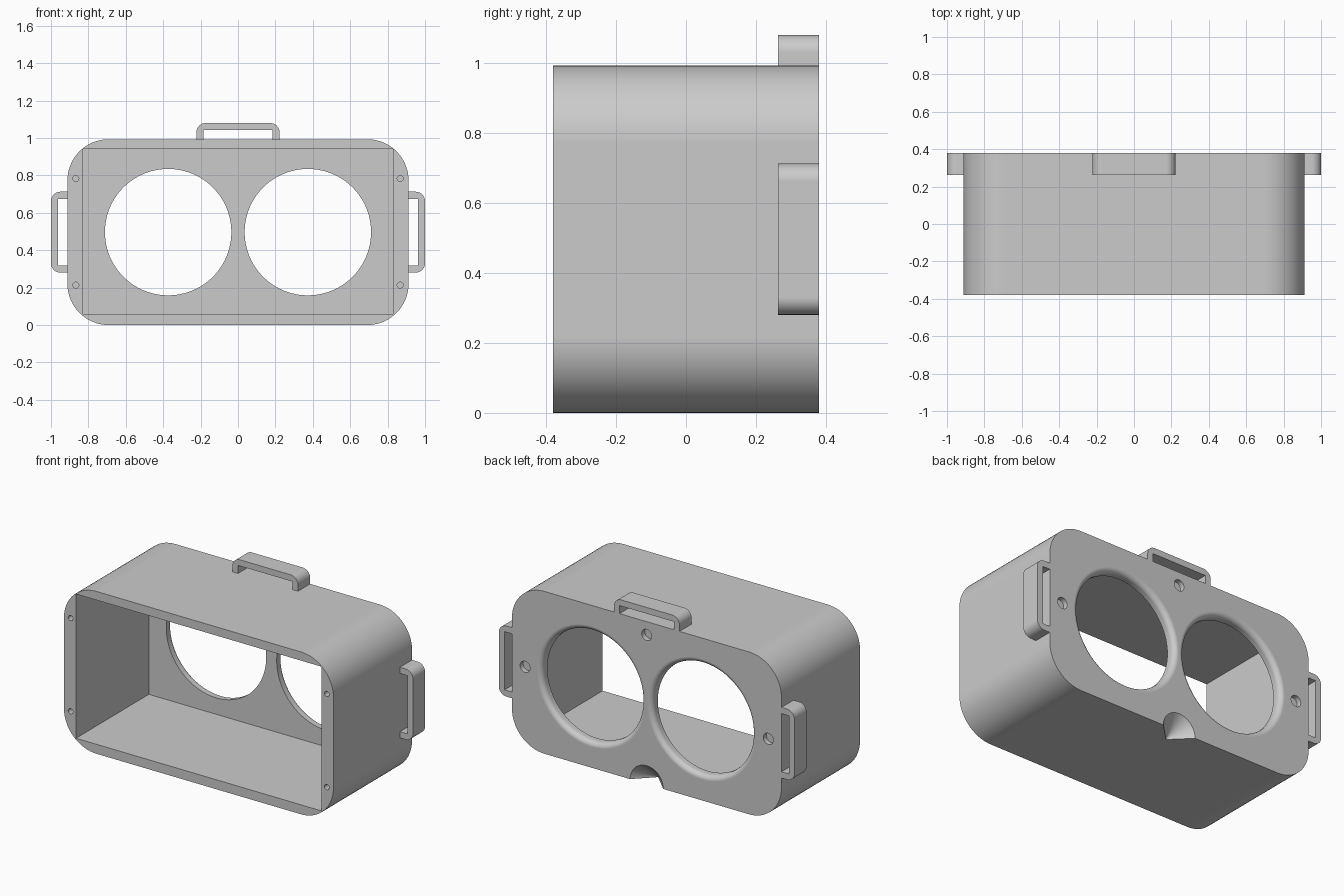
import bpy, bmesh, math
from mathutils import Matrix, Vector

old = bpy.data.objects.get("Cube")
if old:
    bpy.data.objects.remove(old, do_unlink=True)

grey = bpy.data.materials.new("light grey plastic")
grey.use_nodes = True
colour = (0.6, 0.6, 0.6, 1)
grey.diffuse_color = colour
grey.node_tree.nodes["Principled BSDF"].inputs["Base Color"].default_value = colour

FRONT, BACK = -0.38, 0.38
HALF_W, HEIGHT = 0.912, 0.993
MID_Z = HEIGHT / 2
WALL = 0.057


def add_object(name, bm):
    bmesh.ops.recalc_face_normals(bm, faces=bm.faces)
    mesh = bpy.data.meshes.new(name)
    bm.to_mesh(mesh)
    bm.free()
    mesh.materials.append(grey)
    obj = bpy.data.objects.new(name, mesh)
    bpy.context.collection.objects.link(obj)
    return obj


def rounded(corners, steps=16):
    """Outline in x, z from (x, z, radius) corners."""
    pts = []
    for i, (x, z, r) in enumerate(corners):
        p = Vector((x, z))
        if not r:
            pts.append(p)
            continue
        a = (Vector(corners[i - 1][:2]) - p).normalized() * r
        b = (Vector(corners[(i + 1) % len(corners)][:2]) - p).normalized() * r
        for k in range(steps + 1):
            t = k / steps * math.pi / 2
            pts.append(p + a * (1 - math.sin(t)) + b * (1 - math.cos(t)))
    return pts


def prism(name, outline, y0, y1):
    bm = bmesh.new()
    face = bm.faces.new([bm.verts.new((x, y0, z)) for x, z in outline])
    ext = bmesh.ops.extrude_face_region(bm, geom=[face])
    moved = [v for v in ext["geom"] if isinstance(v, bmesh.types.BMVert)]
    bmesh.ops.translate(bm, verts=moved, vec=(0, y1 - y0, 0))
    return add_object(name, bm)


def lathe(name, x, z, profile, sides):
    """Closed solid turned about the y direction from (radius, y) rings."""
    bm = bmesh.new()
    rings = []
    for r, y in profile:
        rings.append([bm.verts.new((x + r * math.cos(2 * math.pi * i / sides), y,
                                    z + r * math.sin(2 * math.pi * i / sides)))
                      for i in range(sides)])
    for a, b in zip(rings, rings[1:]):
        for i in range(sides):
            j = (i + 1) % sides
            bm.faces.new((a[i], a[j], b[j], b[i]))
    bm.faces.new(rings[0])
    bm.faces.new(rings[-1])
    return add_object(name, bm)


def cut(target, cutter):
    cutter.hide_render = True
    mod = target.modifiers.new("cut", 'BOOLEAN')
    mod.operation = 'DIFFERENCE'
    mod.solver = 'EXACT'
    mod.object = cutter
    bpy.context.view_layer.objects.active = target
    bpy.ops.object.modifier_apply(modifier=mod.name)
    bpy.data.objects.remove(cutter, do_unlink=True)


def smooth(obj):
    bpy.ops.object.select_all(action='DESELECT')
    obj.select_set(True)
    bpy.context.view_layer.objects.active = obj
    bpy.ops.object.shade_smooth_by_angle(angle=math.radians(30))
    weighted = obj.modifiers.new("even shading", 'WEIGHTED_NORMAL')
    weighted.keep_sharp = True


# Housing: rounded block hollowed out from the front
R = 0.22
body = prism("housing", rounded([(-HALF_W, 0, R), (HALF_W, 0, R),
                                 (HALF_W, HEIGHT, R), (-HALF_W, HEIGHT, R)]), FRONT, BACK)
cut(body, prism("cavity_cutter", rounded([(-0.83, 0.058, 0), (0.83, 0.058, 0),
                                          (0.83, 0.94, 0), (-0.83, 0.94, 0)]),
                FRONT - 0.1, BACK - WALL))

# Lens openings with a rounded lip on the back
LENS_R, LIP = 0.338, 0.031
lip = [(LENS_R + LIP * (1 - math.cos(t)), BACK - LIP * (1 - math.sin(t)))
       for t in [k / 8 * math.pi / 2 for k in range(9)]]
lens_profile = [(LENS_R, BACK - 0.15)] + lip + [(LENS_R + LIP, BACK + 0.05)]
for side in (-1, 1):
    cut(body, lathe("lens_cutter", side * 0.3735, MID_Z, lens_profile, 96))

# Shallow round sockets on the back
for x, z in ((-0.823, MID_Z), (0.823, MID_Z), (0, 0.912)):
    cut(body, lathe("socket_cutter", x, z, [(0.034, BACK - 0.03), (0.034, BACK + 0.05)], 32))

# Screw holes in the front rim
for x in (-0.867, 0.867):
    for z in (0.213, 0.783):
        cut(body, lathe("screw_cutter", x, z, [(0.016, FRONT - 0.05), (0.016, FRONT + 0.1)], 24))

# Cone-shaped nose notch in the lower back edge
cut(body, lathe("nose_cutter", 0, 0, [(0.001, BACK - 0.11), (0.112, BACK), (0.163, BACK + 0.05)], 64))
smooth(body)


# Strap loops: a U-shaped bar, rounded outside and square inside
def strap_loop(name, half, rise, bar, matrix):
    sink, r = 0.02, 0.05
    outline = rounded([(-half, -sink, 0), (-half, rise, r), (half, rise, r), (half, -sink, 0),
                       (half - bar, -sink, 0), (half - bar, rise - bar, 0),
                       (bar - half, rise - bar, 0), (bar - half, -sink, 0)], 10)
    loop = prism(name, outline, 0.263, BACK)
    loop.data.transform(matrix)
    smooth(loop)


strap_loop("top_strap_loop", 0.222, 0.087, 0.038, Matrix.Translation((0, 0, HEIGHT)))
for side, label in ((1, "left"), (-1, "right")):
    turn = Matrix.Rotation(side * math.pi / 2, 4, 'Y')
    strap_loop(label + "_strap_loop", 0.216, 1 - HALF_W, 0.038,
               Matrix.Translation((side * HALF_W, 0, MID_Z)) @ turn)
